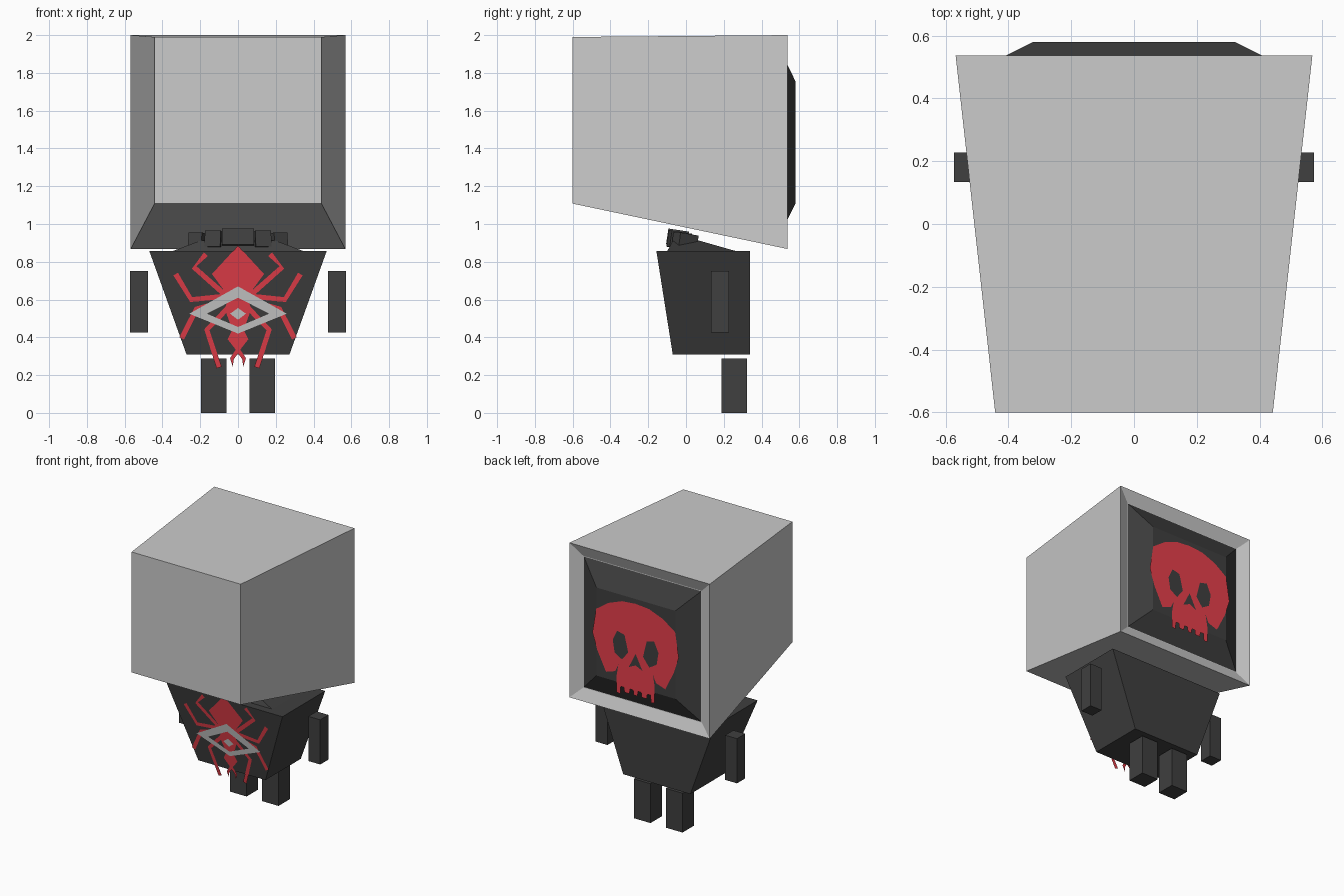
import bpy, bmesh
from mathutils import Vector, Matrix

if "Cube" in bpy.data.objects:
    bpy.data.objects.remove(bpy.data.objects["Cube"])


def material(name, rgb):
    m = bpy.data.materials.new(name)
    m.diffuse_color = (*rgb, 1)
    m.use_nodes = True
    m.node_tree.nodes["Principled BSDF"].inputs["Base Color"].default_value = m.diffuse_color
    return m


BLACK = material("black", (0.05, 0.05, 0.05))
RED = material("red", (0.8, 0.05, 0.07))


def finish(bm, name, mat, recalc=True):
    if recalc:
        bmesh.ops.recalc_face_normals(bm, faces=bm.faces)
    me = bpy.data.meshes.new(name)
    bm.to_mesh(me)
    bm.free()
    if mat:
        me.materials.append(mat)
    ob = bpy.data.objects.new(name, me)
    bpy.context.collection.objects.link(ob)
    return ob


def loft(name, loops, mat=None):
    """Closed solid through a series of four-point loops."""
    bm = bmesh.new()
    rings = [[bm.verts.new(p) for p in loop] for loop in loops]
    for a, b in zip(rings, rings[1:]):
        for i in range(4):
            j = (i + 1) % 4
            bm.faces.new((a[i], a[j], b[j], b[i]))
    bm.faces.new(rings[0])
    bm.faces.new(rings[-1])
    return finish(bm, name, mat)


def upright(y, w, z0, z1):
    return [(-w, y, z0), (w, y, z0), (w, y, z1), (-w, y, z1)]


def level(z, x0, x1, y0, y1):
    return [(x0, y0, z), (x1, y0, z), (x1, y1, z), (x0, y1, z)]


def block(name, x0, x1, y0, y1, z0, z1, mat):
    return loft(name, [level(z0, x0, x1, y0, y1), level(z1, x0, x1, y0, y1)], mat)


def flat(name, outlines, place, mat, facing):
    """Flat cut-out; extra outlines inside the first become holes."""
    bm = bmesh.new()
    edges = []
    for pts in outlines:
        vs = [bm.verts.new((x, 0, z)) for x, z in pts]
        edges += [bm.edges.new((vs[i - 1], vs[i])) for i in range(len(vs))]
    bmesh.ops.triangle_fill(bm, edges=edges, use_beauty=True)
    for v in bm.verts:
        v.co = place(v.co.x, v.co.z)
    bm.normal_update()
    bmesh.ops.reverse_faces(bm, faces=[f for f in bm.faces if f.normal.y * facing < 0])
    return finish(bm, name, mat, recalc=False)


def mirrored(half):
    """Complete an outline given as its +x half, listed top to bottom."""
    return half + [(-x, z) for x, z in reversed(half) if x > 0]


# Head: tapered monitor with a recessed bezel at the back
loft("head", [upright(-0.60, 0.442, 1.108, 1.99),
              upright(0.537, 0.568, 0.868, 2.0),
              upright(0.503, 0.48, 0.95, 1.915)])
loft("screen", [upright(0.50, 0.481, 0.949, 1.916),
                upright(0.58, 0.32, 1.11, 1.755)], BLACK)

# Skull picture on the screen
skull = mirrored([(0, 1.722), (0.11, 1.712), (0.22, 1.67), (0.32, 1.60), (0.35, 1.42),
                  (0.31, 1.30), (0.24, 1.16), (0.165, 1.185), (0.14, 1.24), (0.155, 1.15),
                  (0.155, 1.035), (0.125, 1.03), (0.12, 1.085), (0.095, 1.085), (0.09, 1.05),
                  (0.05, 1.05), (0.045, 1.085), (0.02, 1.085), (0.015, 1.05)])
eye = [(0.09, 1.47), (0.15, 1.485), (0.185, 1.41), (0.17, 1.32), (0.11, 1.285), (0.06, 1.35)]
nose = [(0, 1.355), (0.055, 1.245), (0, 1.27), (-0.055, 1.245)]
flat("skull_picture", [skull, eye, [(-x, z) for x, z in eye], nose],
     lambda x, z: Vector((x, 0.583, z)), RED, 1)

# Body with sloped shoulders
loft("body", [level(0.308, -0.272, 0.272, -0.07, 0.338),
              level(0.858, -0.47, 0.47, -0.157, 0.338)], BLACK)
loft("shoulders", [level(0.855, -0.35, 0.35, -0.10, 0.27),
                   level(0.912, -0.20, 0.20, -0.07, 0.07)], BLACK)

# Collar of small blocks
for i, (x, y, z, w, turn) in enumerate([(0, -0.05, 0.926, 0.17, 0), (0.125, -0.04, 0.915, 0.085, 0.2),
                                        (-0.125, -0.04, 0.915, 0.085, -0.2),
                                        (0.205, -0.01, 0.905, 0.08, 0.5),
                                        (-0.205, -0.01, 0.905, 0.08, -0.5)]):
    ob = block(f"collar_block_{i}", -w / 2, w / 2, -0.05, 0.06, -0.043, 0.043, BLACK)
    ob.data.transform(Matrix.Translation((x, y, z)) @ Matrix.Rotation(turn, 4, 'Z')
                      @ Matrix.Rotation(-0.15, 4, 'X'))

# Arms and legs
for side, s in (("left", -1), ("right", 1)):
    ax, lx = sorted((s * 0.477, s * 0.573)), sorted((s * 0.062, s * 0.197))
    block(side + "_arm", *ax, 0.133, 0.228, 0.425, 0.752, BLACK)
    block(side + "_leg", *lx, 0.188, 0.322, 0.0, 0.288, BLACK)


# Spider on the sloping chest
def chest(lift):
    return lambda x, z: Vector((x, -0.157 + (0.858 - z) * 0.158 - lift, z))


flat("spider_body", [mirrored([(0, 0.885), (0.138, 0.735), (0.075, 0.65), (0.05, 0.61),
                               (0.07, 0.55), (0.03, 0.44), (0.055, 0.39), (0.012, 0.335),
                               (0.042, 0.29), (0.028, 0.245), (0.022, 0.285), (0, 0.315)])],
     chest(0.003), RED, -1)


def strip(pts, w):
    """Outline of a bent leg of even width."""
    p = [Vector(q) for q in pts]
    left, right = [], []
    for i, q in enumerate(p):
        d = (p[min(i + 1, len(p) - 1)] - p[max(i - 1, 0)]).normalized()
        n = Vector((-d.y, d.x)) * w / 2
        left.append(tuple(q + n))
        right.append(tuple(q - n))
    return left + right[::-1]


spider_legs = [[(0.04, 0.60), (0.232, 0.77), (0.17, 0.84)],
               [(0.04, 0.62), (0.248, 0.60), (0.33, 0.735)],
               [(0.04, 0.60), (0.22, 0.55), (0.298, 0.395)],
               [(0.04, 0.57), (0.165, 0.44), (0.10, 0.24)]]
for i, path in enumerate(spider_legs):
    for side, s in (("left", -1), ("right", 1)):
        flat(f"spider_leg_{side}_{i}", [strip([(s * x, z) for x, z in path], 0.028)],
             chest(0.004), RED, -1)

# Grey diamond emblem over the spider
flat("diamond_ring", [[(0, 0.67), (0.258, 0.525), (0, 0.42), (-0.258, 0.525)],
                      [(0, 0.61), (0.165, 0.525), (0, 0.455), (-0.165, 0.525)]],
     chest(0.006), None, -1)
flat("diamond_centre", [[(0, 0.555), (0.042, 0.525), (0, 0.493), (-0.042, 0.525)]],
     chest(0.006), None, -1)
